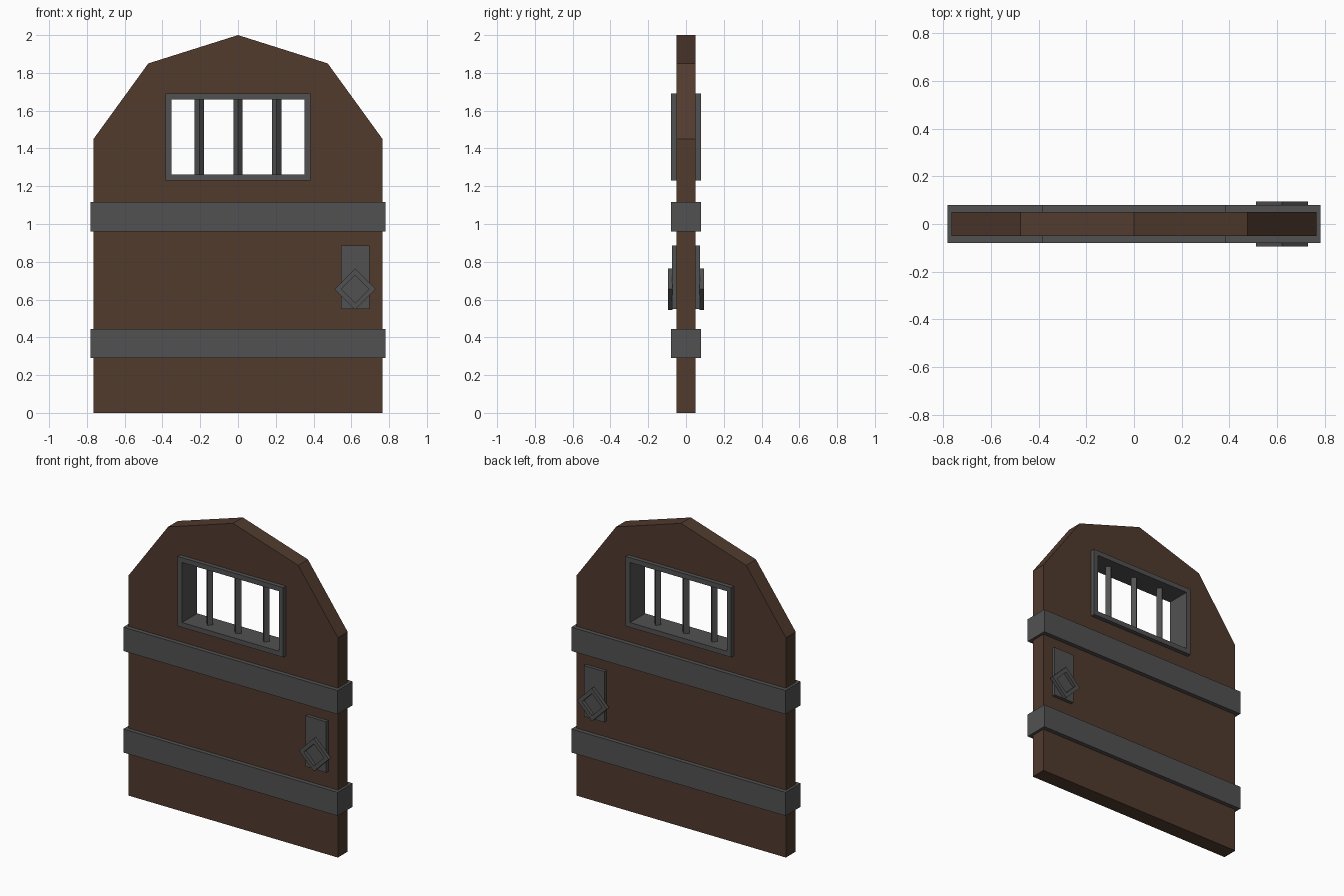
import bpy, bmesh, math

if "Cube" in bpy.data.objects:
    bpy.data.objects.remove(bpy.data.objects["Cube"])


def material(name, rgb):
    m = bpy.data.materials.new(name)
    m.diffuse_color = (*rgb, 1)
    m.use_nodes = True
    m.node_tree.nodes["Principled BSDF"].inputs["Base Color"].default_value = m.diffuse_color
    return m


WOOD = material("dark wood", (0.082, 0.043, 0.027))
IRON = material("dark iron", (0.083, 0.083, 0.083))


def finish(name, bm, mat):
    bmesh.ops.recalc_face_normals(bm, faces=bm.faces)
    me = bpy.data.meshes.new(name)
    bm.to_mesh(me)
    bm.free()
    ob = bpy.data.objects.new(name, me)
    bpy.context.collection.objects.link(ob)
    me.materials.append(mat)
    return ob


def prism(name, outline, y0, y1, mat):
    """Extrude an (x, z) outline along y."""
    bm = bmesh.new()
    face = bm.faces.new([bm.verts.new((x, y0, z)) for x, z in outline])
    res = bmesh.ops.extrude_face_region(bm, geom=[face])
    verts = [v for v in res["geom"] if isinstance(v, bmesh.types.BMVert)]
    bmesh.ops.translate(bm, verts=verts, vec=(0, y1 - y0, 0))
    return finish(name, bm, mat)


def ring(name, outer, inner, y0, y1, mat):
    """Hollow prism between two (x, z) outlines."""
    bm = bmesh.new()
    loops = [[bm.verts.new((x, y, z)) for x, z in pts]
             for pts, y in ((outer, y0), (outer, y1), (inner, y1), (inner, y0))]
    n = len(outer)
    for k in range(4):
        a, b = loops[k], loops[(k + 1) % 4]
        for i in range(n):
            j = (i + 1) % n
            bm.faces.new((a[i], a[j], b[j], b[i]))
    return finish(name, bm, mat)


def rect(x0, x1, z0, z1):
    return [(x0, z0), (x1, z0), (x1, z1), (x0, z1)]


def diamond(x, z, r):
    return [(x, z - r), (x + r, z), (x, z + r), (x - r, z)]


# Door slab with arched top and window opening
right = [(0.765, 0), (0.765, 1.45), (0.475, 1.85)]
outline = right + [(0, 2.0)] + [(-x, z) for x, z in reversed(right)]
door = prism("door_slab", outline, -0.051, 0.051, WOOD)
cutter = prism("window_cutter", rect(-0.37, 0.37, 1.245, 1.675), -0.2, 0.2, WOOD)
cutter.hide_render = True
mod = door.modifiers.new("window", "BOOLEAN")
mod.operation = "DIFFERENCE"
mod.solver = "EXACT"
mod.object = cutter
bpy.context.view_layer.objects.active = door
bpy.ops.object.modifier_apply(modifier=mod.name)
bpy.data.objects.remove(cutter)

# Window frame
ring("window_frame", rect(-0.385, 0.385, 1.23, 1.69),
     rect(-0.353, 0.353, 1.262, 1.658), -0.079, 0.079, IRON)

# Window bars: four-sided, corner facing forward
for i, x in enumerate((-0.205, 0, 0.205)):
    bm = bmesh.new()
    bmesh.ops.create_cone(bm, cap_ends=True, segments=4, radius1=0.024,
                          radius2=0.024, depth=0.41)
    xs = [v.co.x for v in bm.verts]
    if max(xs) < 0.02:  # make sure a corner points to the front
        for v in bm.verts:
            c = math.sqrt(0.5)
            v.co.x, v.co.y = c * (v.co.x - v.co.y), c * (v.co.x + v.co.y)
    bmesh.ops.translate(bm, verts=bm.verts, vec=(x, 0, 1.46))
    finish(f"window_bar_{i + 1}", bm, IRON)

# Iron straps wrapping the door
for name, z0, z1 in (("lower_strap", 0.29, 0.445), ("upper_strap", 0.96, 1.117)):
    prism(name, rect(-0.782, 0.782, z0, z1), -0.079, 0.079, IRON)

# Handle plate and pull ring on both sides
for side, s in (("front", -1), ("back", 1)):
    prism(f"{side}_handle_plate", rect(0.545, 0.695, 0.55, 0.885),
          s * 0.045, s * 0.073, IRON)
    ring(f"{side}_pull_ring", diamond(0.62, 0.655, 0.109),
         diamond(0.62, 0.655, 0.073), s * 0.072, s * 0.095, IRON)
